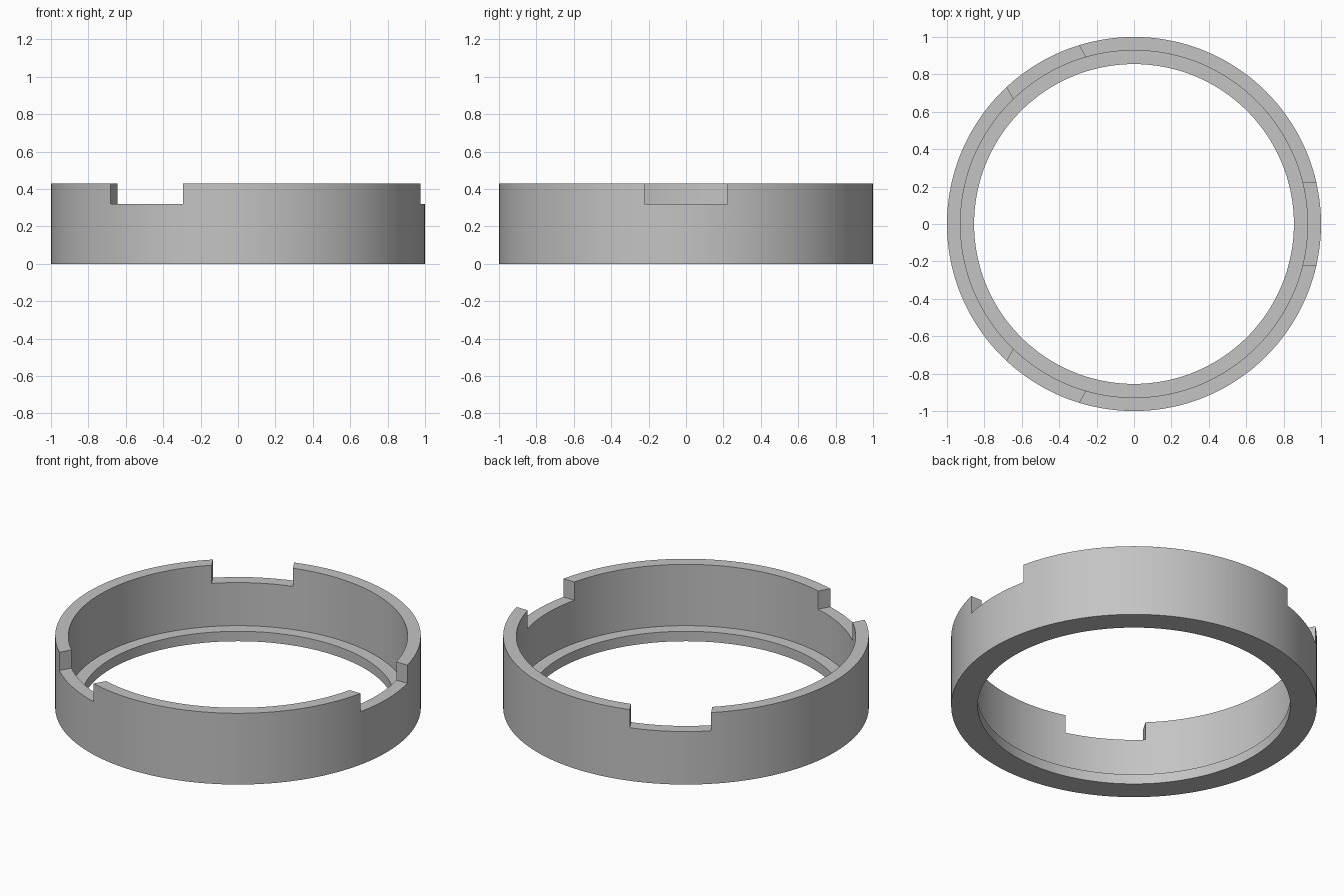
import bpy
import bmesh
import math
from mathutils import Matrix, Vector

cube = bpy.data.objects.get("Cube")
if cube:
    bpy.data.objects.remove(cube, do_unlink=True)

OUTER, WALL, LIP = 1.0, 0.928, 0.855
HEIGHT, FLOOR, LIP_TOP = 0.43, 0.32, 0.06
NOTCH_HALF = 0.223
SEGMENTS = 144

grey = bpy.data.materials.new("plain grey")
grey.use_nodes = True
colour = (0.55, 0.55, 0.55, 1)
grey.diffuse_color = colour
grey.node_tree.nodes["Principled BSDF"].inputs["Base Color"].default_value = colour


def make_object(name, bm):
    bmesh.ops.recalc_face_normals(bm, faces=bm.faces)
    mesh = bpy.data.meshes.new(name)
    bm.to_mesh(mesh)
    bm.free()
    mesh.materials.append(grey)
    obj = bpy.data.objects.new(name, mesh)
    bpy.context.collection.objects.link(obj)
    return obj


# Ring with a thin wall and an inner lip, lathed from its cross-section
profile = [(LIP, 0), (OUTER, 0), (OUTER, HEIGHT), (WALL, HEIGHT),
           (WALL, LIP_TOP), (LIP, LIP_TOP)]
bm = bmesh.new()
loops = []
for i in range(SEGMENTS):
    a = math.tau * i / SEGMENTS
    loops.append([bm.verts.new((r * math.cos(a), r * math.sin(a), z)) for r, z in profile])
for i in range(SEGMENTS):
    here, there = loops[i], loops[(i + 1) % SEGMENTS]
    for j in range(len(profile)):
        k = (j + 1) % len(profile)
        bm.faces.new((here[j], there[j], there[k], here[k]))
ring = make_object("notched_ring", bm)

# Three parallel-sided blocks for the notches in the top rim
bm = bmesh.new()
for n in range(3):
    turn = Matrix.Rotation(math.tau * n / 3, 4, 'Z')
    place = Matrix.Translation(Vector((0.95, 0, FLOOR + 0.2)))
    size = Matrix.Diagonal((0.4, 2 * NOTCH_HALF, 0.4, 1))
    bmesh.ops.create_cube(bm, size=1, matrix=turn @ place @ size)
cutter = make_object("notch_cutter", bm)
cutter.hide_render = True

# Cut the notches, then drop the cutter
cut = ring.modifiers.new("notches", 'BOOLEAN')
cut.operation = 'DIFFERENCE'
cut.solver = 'EXACT'
cut.object = cutter
bpy.ops.object.select_all(action='DESELECT')
bpy.context.view_layer.objects.active = ring
ring.select_set(True)
bpy.ops.object.modifier_apply(modifier=cut.name)
bpy.data.objects.remove(cutter, do_unlink=True)

# Smooth round walls with crisp rims
bpy.ops.object.shade_smooth_by_angle(angle=math.radians(30))
